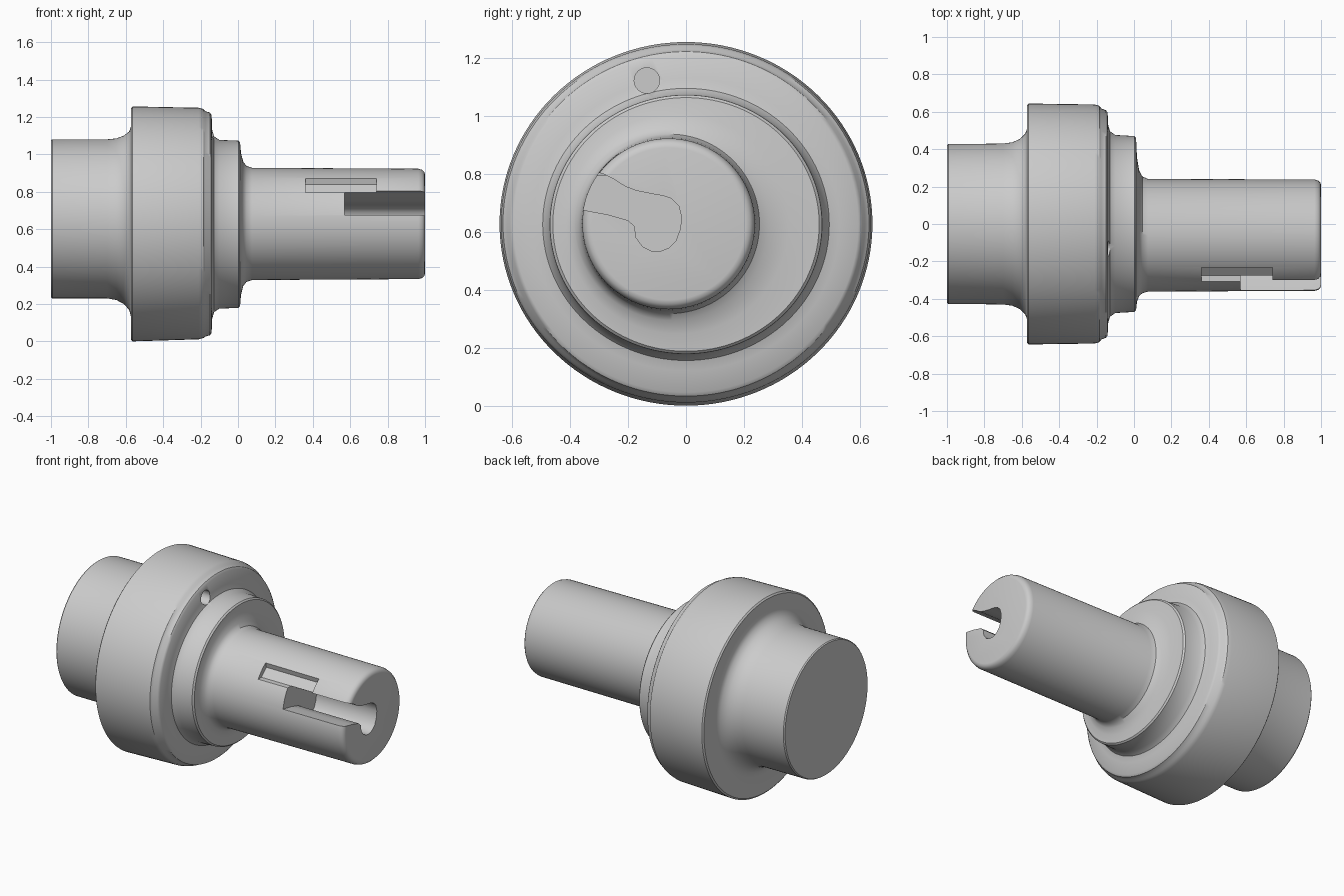
import bpy, bmesh
from math import sin, cos, pi, radians

if "Cube" in bpy.data.objects:
    bpy.data.objects.remove(bpy.data.objects["Cube"])

N = 128


def mesh_object(name, bm):
    bmesh.ops.recalc_face_normals(bm, faces=bm.faces)
    me = bpy.data.meshes.new(name)
    bm.to_mesh(me)
    bm.free()
    ob = bpy.data.objects.new(name, me)
    bpy.context.collection.objects.link(ob)
    return ob


def loft(name, rings):
    """Skin a closed solid through rings of points."""
    bm = bmesh.new()
    loops = [[bm.verts.new(p) for p in r] for r in rings]
    n = len(loops[0])
    for a, b in zip(loops, loops[1:]):
        for i in range(n):
            j = (i + 1) % n
            bm.faces.new((a[i], a[j], b[j], b[i]))
    bm.faces.new(loops[0])
    bm.faces.new(loops[-1][::-1])
    return mesh_object(name, bm)


def ring(x, cy, cz, ry, rz):
    return [(x, cy + ry * cos(2 * pi * i / N), cz + rz * sin(2 * pi * i / N)) for i in range(N)]


def prism(name, outline, x0, x1):
    """Extrude a y-z outline along x."""
    return loft(name, [[(x, y, z) for y, z in outline] for x in (x0, x1)])


def cut(body, cutter):
    m = body.modifiers.new(cutter.name, 'BOOLEAN')
    m.operation = 'DIFFERENCE'
    m.solver = 'EXACT'
    m.object = cutter
    bpy.context.view_layer.objects.active = body
    bpy.ops.object.modifier_apply(modifier=m.name)
    bpy.data.objects.remove(cutter, do_unlink=True)


# Stepped body: x, centre y, centre z, radius y, radius z
profile = [
    # rear hub and its fillet
    (-1.0, 0, .655, .42, .42), (-.993, 0, .655, .427, .425),
    (-.70, 0, .655, .43, .425), (-.65, 0, .653, .437, .432),
    (-.61, 0, .65, .455, .45), (-.582, 0, .645, .482, .477), (-.572, 0, .64, .51, .51),
    # flange with stepped, rounded front rim
    (-.572, 0, .628, .635, .618), (-.564, 0, .628, .644, .628),
    (-.21, 0, .63, .639, .619), (-.185, 0, .63, .632, .612), (-.175, 0, .628, .618, .603),
    (-.15, 0, .628, .608, .595), (-.141, 0, .628, .595, .582),
    # front collar
    (-.138, 0, .626, .53, .505), (-.128, 0, .626, .495, .47), (-.10, 0, .626, .476, .451),
    (.002, 0, .626, .47, .447), (.011, 0, .626, .46, .438),
    # offset shaft
    (.016, -.03, .628, .385, .38), (.028, -.05, .628, .335, .333),
    (.045, -.058, .628, .312, .310), (.075, -.06, .628, .301, .300),
    (.965, -.06, .628, .298, .295), (.985, -.06, .628, .292, .289),
    (.997, -.06, .628, .280, .277), (1.0, -.06, .628, .266, .263),
]
body = loft("stepped_shaft", [ring(*p) for p in profile])

# Curved keyhole channel running in from the shaft end
keyhole = [(-.44, .69), (-.35, .675), (-.27, .66), (-.20, .64), (-.178, .62), (-.172, .58),
           (-.15, .55), (-.12, .535), (-.09, .533), (-.06, .545), (-.035, .57), (-.02, .61),
           (-.015, .65), (-.025, .69), (-.05, .715), (-.08, .725), (-.12, .732), (-.17, .742),
           (-.21, .757), (-.25, .783), (-.285, .80), (-.40, .83)]
cut(body, prism("channel_cutter", keyhole, .57, 1.1))

# Shallow recess beside the channel
recess = [(-.42, .795), (-.275, .795), (-.225, .84), (-.24, .90), (-.42, .90)]
cut(body, prism("recess_cutter", recess, .36, .74))

# Small blind hole in the flange face
hole = [(-.135 + .044 * cos(2 * pi * i / 32), 1.123 + .044 * sin(2 * pi * i / 32)) for i in range(32)]
cut(body, prism("hole_cutter", hole, -.24, -.05))

# Centre the result and smooth it
zmin = min(v.co.z for v in body.data.vertices)
for v in body.data.vertices:
    v.co.z -= zmin
bpy.ops.object.select_all(action='DESELECT')
body.select_set(True)
bpy.context.view_layer.objects.active = body
bpy.ops.object.shade_smooth_by_angle(angle=radians(35))
